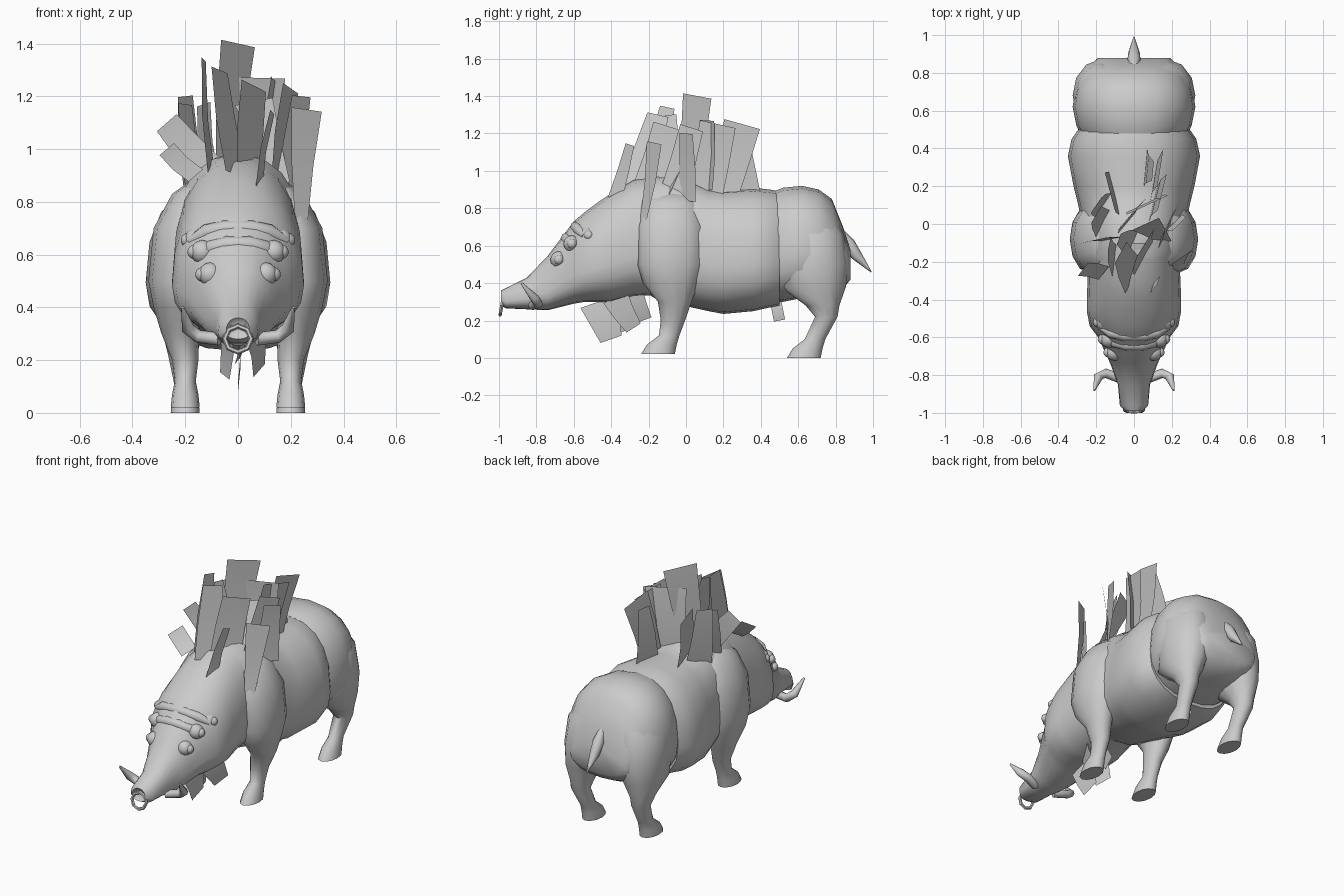
import bpy
import bmesh
from math import sin, cos, pi, radians, copysign
from mathutils import Vector

default_cube = bpy.data.objects.get("Cube")
if default_cube:
    bpy.data.objects.remove(default_cube, do_unlink=True)

GREY = (0.6, 0.6, 0.6, 1)
hide_grey = bpy.data.materials.new("plain_grey")
hide_grey.use_nodes = True
hide_grey.diffuse_color = GREY
hide_grey.node_tree.nodes["Principled BSDF"].inputs["Base Color"].default_value = GREY


def finish(name, bm, mirrored=False, smooth_angle=50):
    """Turn a bmesh into a shaded object, optionally mirrored across x."""
    bmesh.ops.recalc_face_normals(bm, faces=bm.faces)
    mesh = bpy.data.meshes.new(name)
    bm.to_mesh(mesh)
    bm.free()
    mesh.materials.append(hide_grey)
    obj = bpy.data.objects.new(name, mesh)
    bpy.context.collection.objects.link(obj)
    bpy.ops.object.select_all(action="DESELECT")
    obj.select_set(True)
    bpy.context.view_layer.objects.active = obj
    bpy.ops.object.shade_smooth_by_angle(angle=radians(smooth_angle))
    if mirrored:
        mirror = obj.modifiers.new("mirror", "MIRROR")
        mirror.use_mirror_merge = False
    return obj


def loft(bm, rings):
    """Skin a sequence of equal rings and close both ends."""
    loops = [[bm.verts.new(point) for point in ring] for ring in rings]
    count = len(loops[0])
    for lower, upper in zip(loops, loops[1:]):
        for i in range(count):
            j = (i + 1) % count
            bm.faces.new((lower[i], lower[j], upper[j], upper[i]))
    bm.faces.new(loops[0])
    bm.faces.new(loops[-1])


def circle_angles(count):
    return [2 * pi * i / count for i in range(count)]


def power(value, exponent):
    return copysign(abs(value) ** exponent, value)


def body_ring(y, half_width, bottom, top, waist, squareness, count=20):
    """Upright cross-section, widest at a set fraction of its height."""
    middle = bottom + waist * (top - bottom)
    ring = []
    for angle in circle_angles(count):
        rise = power(sin(angle), squareness)
        reach = top - middle if rise > 0 else middle - bottom
        ring.append((half_width * power(cos(angle), squareness), y, middle + reach * rise))
    return ring


def make_body(name, sections, waist, squareness):
    """Sections give y, half width, bottom and top."""
    bm = bmesh.new()
    loft(bm, [body_ring(*section, waist, squareness) for section in sections])
    return finish(name, bm)


def make_leg(name, sections, hoof_y, ground, count=12):
    """Level ellipses (height, x, y, radius x, radius y) ending in a shared hoof shape."""
    hoof = [(ground + 0.1, 0.2, hoof_y + 0.06, 0.04, 0.055),
            (ground + 0.05, 0.2, hoof_y + 0.02, 0.05, 0.08),
            (ground, 0.2, hoof_y, 0.055, 0.09)]
    bm = bmesh.new()
    loft(bm, [[(x + rx * cos(a), y + ry * sin(a), z) for a in circle_angles(count)]
              for z, x, y, rx, ry in sections + hoof])
    return finish(name, bm, mirrored=True)


def make_tube(name, points, radii, mirrored=False, count=8):
    """Round bar along a path with a radius at each point."""
    bm = bmesh.new()
    path = [Vector(point) for point in points]
    rings = []
    for i, centre in enumerate(path):
        along = path[min(i + 1, len(path) - 1)] - path[max(i - 1, 0)]
        turn = along.to_track_quat("Z", "Y")
        rings.append([centre + turn @ Vector((cos(a), sin(a), 0)) * radii[i]
                      for a in circle_angles(count)])
    loft(bm, rings)
    return finish(name, bm, mirrored)


def make_tuft(name, blades):
    """Flat bristle sheets: root, tip, root width, tip width, heading of the width."""
    bm = bmesh.new()
    for root, tip, root_width, tip_width, heading in blades:
        root, tip = Vector(root), Vector(tip)
        along = (tip - root).normalized()
        side = Vector((cos(radians(heading)), sin(radians(heading)), 0))
        side = (side - along * side.dot(along)).normalized()
        bow = along.cross(side) * 0.01
        rows = []
        for centre, width in ((root, root_width),
                              ((root + tip) / 2 + bow, (root_width + tip_width) / 2),
                              (tip, tip_width)):
            rows.append([bm.verts.new(centre + side * width * s) for s in (-0.5, 0.5)])
        for low, high in zip(rows, rows[1:]):
            bm.faces.new((low[0], low[1], high[1], high[0]))
    return finish(name, bm)


# Head and neck, from the nostril hollow back to the shoulders
make_body("head", [
    (-0.97, 0.03, 0.3, 0.34), (-0.99, 0.045, 0.28, 0.36), (-0.96, 0.075, 0.265, 0.375),
    (-0.85, 0.085, 0.26, 0.43), (-0.74, 0.125, 0.255, 0.545), (-0.6, 0.19, 0.29, 0.73),
    (-0.54, 0.235, 0.3, 0.78), (-0.46, 0.25, 0.3, 0.84), (-0.4, 0.25, 0.3, 0.88),
    (-0.28, 0.245, 0.33, 0.95), (-0.1, 0.24, 0.34, 0.985)], 0.34, 0.88)

# Barrel of the body and rump
make_body("torso", [
    (-0.27, 0.2, 0.38, 0.93), (-0.15, 0.26, 0.31, 0.98), (0.03, 0.28, 0.27, 0.95),
    (0.12, 0.3, 0.25, 0.91), (0.2, 0.32, 0.235, 0.9), (0.36, 0.35, 0.25, 0.91),
    (0.45, 0.33, 0.27, 0.9), (0.5, 0.295, 0.28, 0.89)], 0.37, 0.85)
make_body("rump", [
    (0.48, 0.285, 0.3, 0.895), (0.52, 0.305, 0.3, 0.91), (0.62, 0.325, 0.32, 0.92),
    (0.71, 0.31, 0.33, 0.9), (0.78, 0.275, 0.34, 0.85), (0.84, 0.23, 0.37, 0.7),
    (0.88, 0.19, 0.42, 0.58)], 0.4, 0.85)

# Legs with shoulders, haunches and hooves
make_leg("front_legs", [
    (0.88, 0.13, -0.07, 0.05, 0.1), (0.83, 0.16, -0.08, 0.09, 0.15),
    (0.7, 0.215, -0.08, 0.105, 0.18), (0.5, 0.235, -0.08, 0.105, 0.18),
    (0.4, 0.23, -0.08, 0.09, 0.15), (0.3, 0.22, -0.06, 0.07, 0.09),
    (0.2, 0.2, -0.07, 0.05, 0.065)], hoof_y=-0.15, ground=0.02)
make_leg("hind_legs", [
    (0.78, 0.13, 0.66, 0.1, 0.12), (0.66, 0.17, 0.67, 0.14, 0.175),
    (0.5, 0.18, 0.68, 0.145, 0.19), (0.38, 0.2, 0.68, 0.115, 0.175),
    (0.28, 0.21, 0.73, 0.07, 0.09), (0.22, 0.21, 0.75, 0.055, 0.06)],
    hoof_y=0.63, ground=0)

# Tail and tusks
make_tube("tail", [(0, 0.82, 0.68), (0, 0.87, 0.61), (0, 0.91, 0.55), (0, 0.99, 0.46)],
          [0.02, 0.035, 0.03, 0.003])
make_tube("tusks", [(0.07, -0.82, 0.28), (0.15, -0.79, 0.29),
                    (0.19, -0.81, 0.32), (0.21, -0.88, 0.4)],
          [0.025, 0.025, 0.025, 0.006], mirrored=True)

# Shallow wrinkled ridges across the forehead
for label, back, down in (("upper", 0, 0), ("lower", 0.05, 0.06)):
    half = [(0.18, -0.54, 0.65), (0.12, -0.575, 0.685), (0.05, -0.59, 0.7)]
    arc = half + [(-x, y, z) for x, y, z in reversed(half)]
    make_tube(label + "_brow", [(x * (1 - back * 3), y - back, z - down) for x, y, z in arc],
              [0.02, 0.03, 0.03, 0.03, 0.03, 0.02])

# Three eyes on each side, each in a raised socket
for label, spot in (("rear", (0.19, -0.52, 0.655)), ("middle", (0.165, -0.61, 0.61)),
                    ("front", (0.135, -0.68, 0.525))):
    for part, radius, inward in (("eye", 0.027, 0), ("socket", 0.045, 0.03)):
        ball = bmesh.new()
        bmesh.ops.create_uvsphere(ball, u_segments=12, v_segments=8, radius=radius)
        bmesh.ops.translate(ball, verts=ball.verts, vec=Vector(spot) - Vector((inward, 0, 0)))
        finish(label + "_" + part + "s", ball, mirrored=True)

# Ring through the nose
bpy.ops.mesh.primitive_torus_add(
    major_segments=8, minor_segments=6, major_radius=0.05, minor_radius=0.01,
    location=(0, -0.985, 0.28), rotation=(radians(80), 0, 0))
nose_ring = bpy.context.object
nose_ring.name = "nose_ring"
nose_ring.data.materials.append(hide_grey)

# Bristling mane over the shoulders
make_tuft("mane_centre", [
    ((-0.04, 0, 0.9), (0, 0.06, 1.4), 0.14, 0.2, 50),
    ((0.06, 0.1, 0.9), (0.07, 0.1, 1.27), 0.2, 0.24, 25),
    ((0.06, 0.3, 0.87), (0.1, 0.28, 1.2), 0.2, 0.1, 85),
    ((0.1, 0.2, 0.87), (0.14, 0.3, 1.25), 0.16, 0.2, 80),
    ((0, -0.28, 0.9), (-0.07, -0.15, 1.3), 0.2, 0.13, 65),
    ((0, -0.1, 0.95), (-0.08, -0.08, 1.3), 0.16, 0.06, 70),
    ((0.05, -0.2, 0.9), (0.06, -0.1, 1.24), 0.2, 0.18, 60)])
make_tuft("mane_left", [
    ((0.17, -0.1, 0.87), (0.06, 0, 1.18), 0.06, 0.16, 20),
    ((0.24, -0.23, 0.73), (0.26, -0.17, 1.15), 0.06, 0.14, 35),
    ((0.1, 0.1, 0.88), (0.15, 0.17, 1.25), 0.2, 0.2, 75),
    ((0.16, -0.07, 0.87), (0.2, 0.03, 1.23), 0.16, 0.14, 65),
    ((0.08, -0.38, 0.85), (0.13, -0.3, 1.14), 0.08, 0.05, 70),
    ((0.2, 0, 0.84), (0.24, 0, 1.2), 0.14, 0.1, 45)])
make_tuft("mane_right", [
    ((-0.16, -0.26, 0.9), (-0.27, -0.24, 1), 0.1, 0.1, 30),
    ((-0.1, -0.08, 0.9), (-0.27, -0.1, 1.1), 0.14, 0.1, 10),
    ((-0.16, 0, 0.86), (-0.2, 0.05, 1.17), 0.16, 0.1, 60),
    ((-0.16, 0.1, 0.85), (-0.2, 0.1, 1.2), 0.16, 0.1, 55),
    ((-0.1, -0.2, 0.9), (-0.13, -0.1, 1.34), 0.16, 0.08, 80),
    ((-0.1, 0.16, 0.87), (-0.13, 0.18, 1.17), 0.24, 0.2, 105)])

# Beard under the jaw and a small belly tuft
make_tuft("beard", [
    ((0, -0.47, 0.3), (0, -0.4, 0.1), 0.2, 0.12, 90),
    ((0.06, -0.38, 0.33), (0.08, -0.28, 0.16), 0.16, 0.1, 65),
    ((-0.05, -0.4, 0.33), (-0.05, -0.34, 0.14), 0.16, 0.1, 110),
    ((0.03, -0.3, 0.36), (0, -0.23, 0.2), 0.14, 0.1, 80)])
make_tuft("belly_tuft", [((0, 0.48, 0.3), (0, 0.5, 0.2), 0.06, 0.06, 90)])
